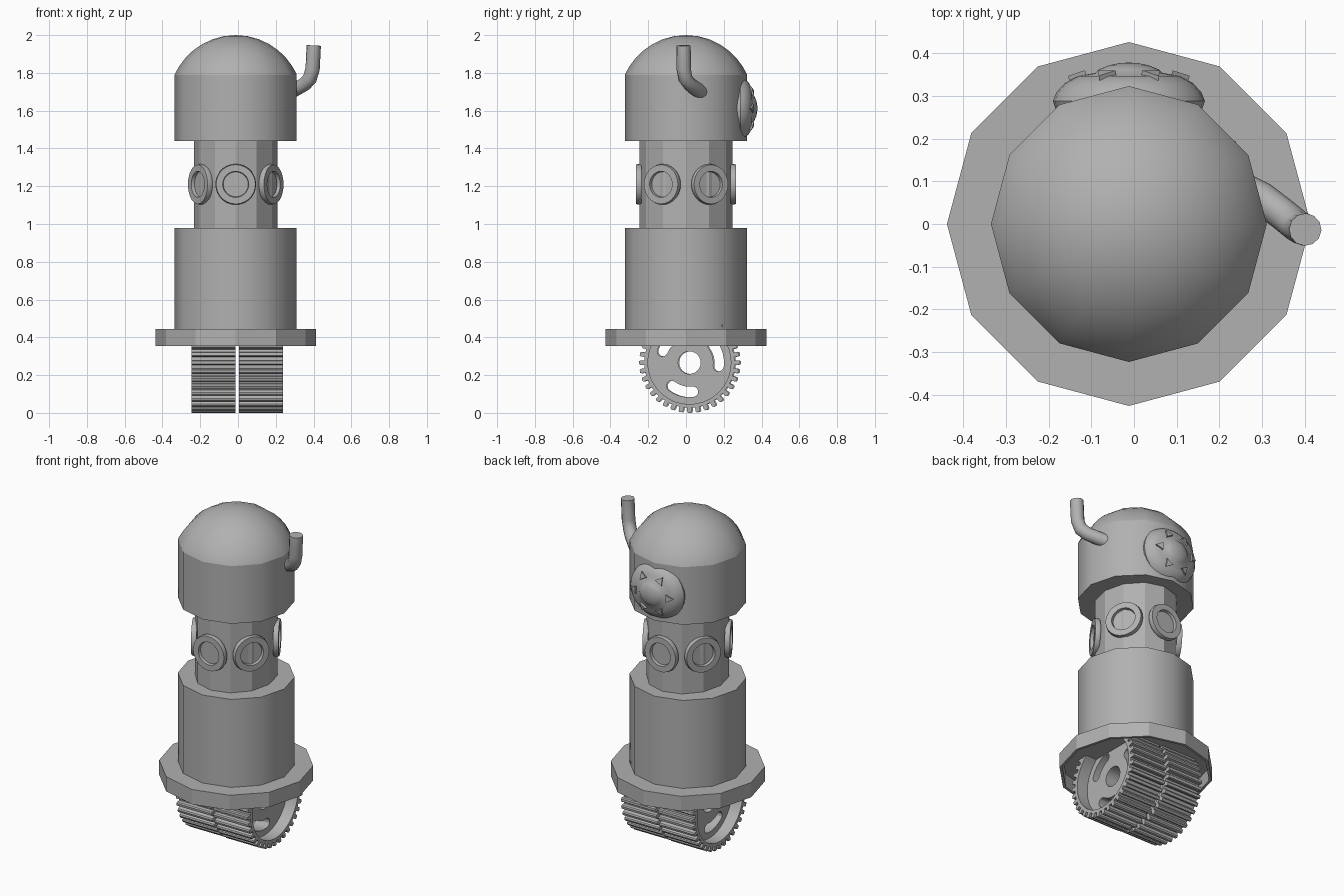
import bpy, bmesh
from math import sin, cos, pi, radians, sqrt
from mathutils import Matrix, Vector

if "Cube" in bpy.data.objects:
    bpy.data.objects.remove(bpy.data.objects["Cube"])

CX = -0.012  # shared vertical axis of the body
GREY = bpy.data.materials.new("dark_grey")
GREY.diffuse_color = (0.44, 0.44, 0.44, 1)
GREY.use_nodes = True
GREY.node_tree.nodes["Principled BSDF"].inputs["Base Color"].default_value = GREY.diffuse_color


def shade(ob, angle):
    bpy.ops.object.select_all(action='DESELECT')
    ob.select_set(True)
    bpy.context.view_layer.objects.active = ob
    if angle:
        bpy.ops.object.shade_smooth_by_angle(angle=radians(angle))


def lathe(name, profile, n, matrix, angle=35):
    """Revolve (radius, height) points about local z."""
    bm = bmesh.new()
    rings = [[bm.verts.new((r * cos(2 * pi * i / n), r * sin(2 * pi * i / n), h))
              for i in range(n)] for r, h in profile]
    for a, b in zip(rings, rings[1:]):
        for i in range(n):
            j = (i + 1) % n
            bm.faces.new((a[i], a[j], b[j], b[i]))
    bmesh.ops.remove_doubles(bm, verts=bm.verts, dist=1e-5)
    bmesh.ops.recalc_face_normals(bm, faces=bm.faces)
    me = bpy.data.meshes.new(name)
    bm.to_mesh(me)
    bm.free()
    me.materials.append(GREY)
    ob = bpy.data.objects.new(name, me)
    bpy.context.collection.objects.link(ob)
    ob.matrix_world = matrix
    shade(ob, angle)
    return ob


def drum(name, profile, angle, sx=1):
    m = Matrix.Translation((CX, 0, 0)) @ Matrix.Diagonal((sx, 1, 1, 1))
    return lathe(name, profile, 12, m, angle)


def to_mesh(ob, angle):
    shade(ob, 0)
    bpy.ops.object.convert(target='MESH')
    shade(bpy.context.view_layer.objects.active, angle)


def plate(name, outlines, half, matrix):
    """Flat filled shape with holes, extruded to both sides."""
    cu = bpy.data.curves.new(name, 'CURVE')
    cu.dimensions, cu.fill_mode, cu.extrude = '2D', 'BOTH', half
    cu.materials.append(GREY)
    for pts in outlines:
        sp = cu.splines.new('POLY')
        sp.points.add(len(pts) - 1)
        for p, (x, y) in zip(sp.points, pts):
            p.co = (x, y, 0, 1)
        sp.use_cyclic_u = True
    ob = bpy.data.objects.new(name, cu)
    bpy.context.collection.objects.link(ob)
    ob.matrix_world = matrix
    to_mesh(ob, 30)


def polar(r, a):
    return (r * cos(a), r * sin(a))


def circle(r, n=36):
    return [polar(r, 2 * pi * i / n) for i in range(n)]


def slot(mid, r=0.155, w=0.028, span=radians(22)):
    """Curved slot with rounded ends."""
    pts = [polar(r + w, mid - span + 2 * span * i / 8) for i in range(9)]
    for end, s in ((mid + span, 1), (mid - span, -1)):
        c = Vector(polar(r, end))
        start = end if s > 0 else end + pi
        pts += [tuple(c + Vector(polar(w, start + pi * k / 6))) for k in range(1, 6)]
        if s > 0:
            pts += [polar(r - w, mid + span - 2 * span * i / 8) for i in range(9)]
    return pts


# Body drums; the base skirt is hollow underneath
drum("base_disc", [(0.41, 0.355), (0.426, 0.355), (0.426, 0.445), (0, 0.445),
                   (0, 0.435), (0.41, 0.435), (0.41, 0.355)], 0)
drum("lower_body", [(0, 0.445), (0.323, 0.445), (0.323, 0.98), (0, 0.98)], 35)
drum("neck", [(0, 0.97), (0.245, 0.97), (0.245, 1.45), (0, 1.45)], 0, 0.9)
drum("head", [(0, 1.44), (0.323, 1.44), (0.323, 1.79), (0, 1.79)], 35)

# Spherical-cap dome
R, zc = 0.354, 1.646
radii = [0.323 * sin(t * pi / 16) for t in range(8, -1, -1)]
cap = [(r, zc + sqrt(R * R - r * r)) for r in radii]
cap[0] = (0.323, 1.79)
lathe("dome", cap, 12, Matrix.Translation((CX, 0, 0)), 40)

# Six porthole rings around the neck
ring = [(0, 0), (0.104, 0), (0.108, 0.012), (0.104, 0.03),
        (0.069, 0.03), (0.066, 0.012), (0, 0.012)]
for k in range(6):
    a = k * pi / 3
    m = (Matrix.Translation((CX + 0.202 * sin(a), -0.236 * cos(a), 1.21))
         @ Matrix.Rotation(a, 4, 'Z') @ Matrix.Rotation(pi / 2, 4, 'X'))
    lathe("porthole_%d" % (k + 1), ring, 28, m)

# Rounded disc on the back of the head with a central button
back = Matrix.Translation((CX, 0, 1.612)) @ Matrix.Rotation(-pi / 2, 4, 'X')
oval = back @ Matrix.Diagonal((1, 0.93, 1, 1))
lathe("back_disc", [(0, 0.25), (0.165, 0.25), (0.178, 0.288), (0.17, 0.308),
                    (0.15, 0.33), (0.12, 0.346), (0.078, 0.354), (0.07, 0.362),
                    (0.045, 0.372), (0.02, 0.377), (0, 0.378)], 28, oval, 40)

# Small triangular studs lying on the slope of the disc
for k in range(6):
    m = (oval @ Matrix.Rotation(k * pi / 3, 4, 'Z')
         @ Matrix.Translation((0.113, 0, 0.346)) @ Matrix.Rotation(radians(18), 4, 'Y'))
    lathe("stud_%d" % (k + 1), [(0, -0.01), (0.028, -0.01), (0.028, 0.01), (0, 0.01)], 3, m, 0)

# Bent antenna tube
cu = bpy.data.curves.new("antenna", 'CURVE')
cu.dimensions, cu.bevel_depth, cu.bevel_resolution, cu.use_fill_caps = '3D', 0.038, 4, True
cu.materials.append(GREY)
path = [(0.22, 0.10, 1.685), (0.30, 0.06, 1.71), (0.352, 0.02, 1.74), (0.38, -0.003, 1.77),
        (0.395, -0.012, 1.82), (0.401, -0.013, 1.945)]
sp = cu.splines.new('POLY')
sp.points.add(len(path) - 1)
for p, c in zip(sp.points, path):
    p.co = (*c, 1)
ob = bpy.data.objects.new("antenna", cu)
bpy.context.collection.objects.link(ob)
to_mesh(ob, 40)

# Two toothed wheels: gear rim plus slotted, recessed web
TEETH = 36
gear = []
for t in range(TEETH):
    for r, f in ((0.239, -0.28), (0.259, -0.27), (0.266, -0.16),
                 (0.266, 0.16), (0.259, 0.27), (0.239, 0.28)):
        gear.append(polar(r, 2 * pi * (t + f) / TEETH))
axle = Matrix.Rotation(pi / 2, 4, 'Z') @ Matrix.Rotation(pi / 2, 4, 'X')
for side, x, y in (("right", 0.122, 0.018), ("left", -0.13, 0.024)):
    m = Matrix.Translation((x, y, 0.266)) @ axle
    plate(side + "_wheel_rim", [gear, circle(0.22)], 0.117, m)
    slots = [slot(radians(d)) for d in (15, 135, 255)]
    plate(side + "_wheel_web", [circle(0.224), circle(0.06, 24)] + slots, 0.045, m)
